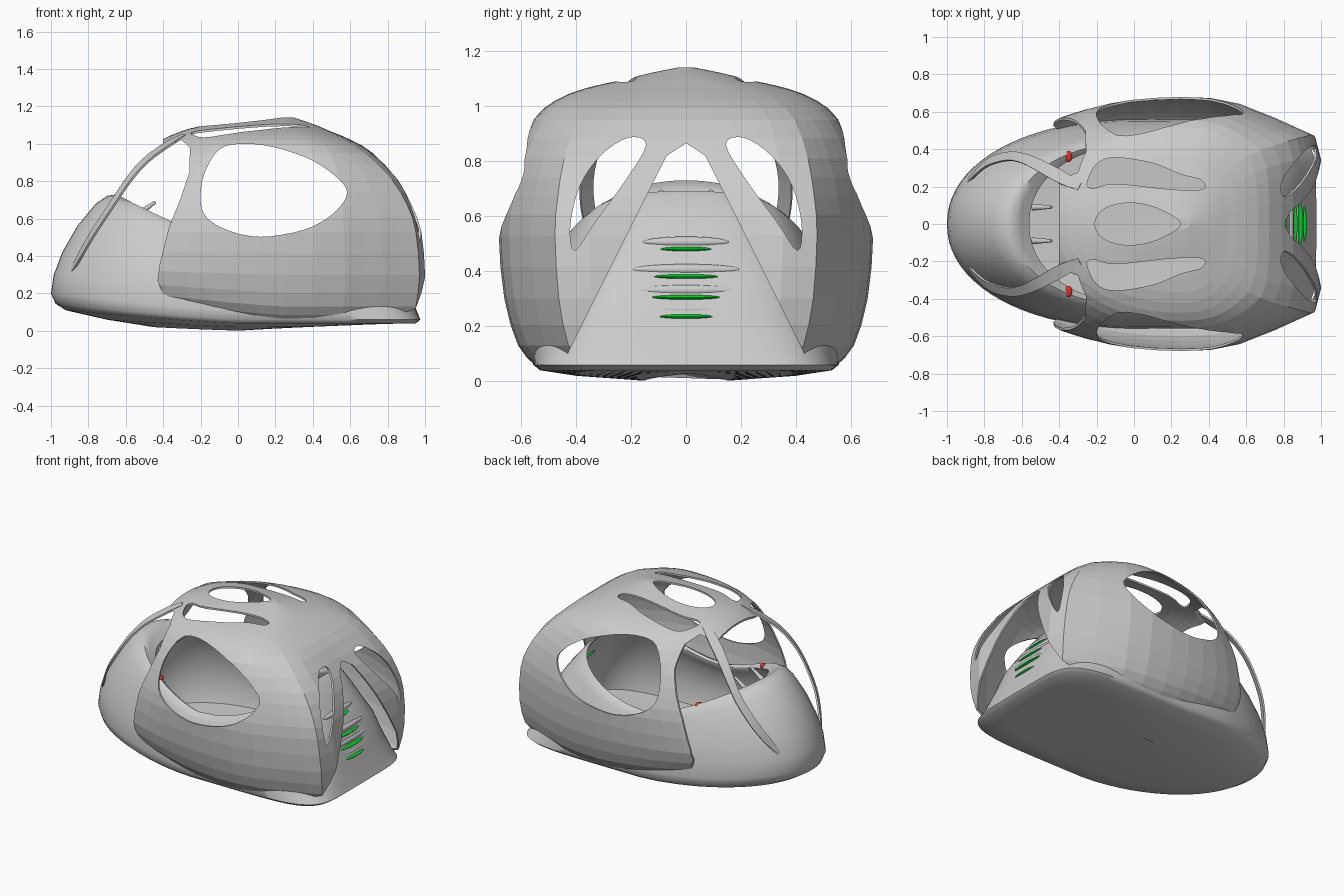
import bpy, bmesh, math
from mathutils import Vector

if "Cube" in bpy.data.objects:
    bpy.data.objects.remove(bpy.data.objects["Cube"])


def new_object(name, bm, smooth=None):
    bmesh.ops.recalc_face_normals(bm, faces=bm.faces[:])
    me = bpy.data.meshes.new(name)
    bm.to_mesh(me)
    bm.free()
    ob = bpy.data.objects.new(name, me)
    bpy.context.collection.objects.link(ob)
    bpy.ops.object.select_all(action='DESELECT')
    ob.select_set(True)
    bpy.context.view_layer.objects.active = ob
    if smooth:
        bpy.ops.object.shade_smooth_by_angle(angle=math.radians(smooth))
    return ob


def material(name, color):
    m = bpy.data.materials.new(name)
    m.diffuse_color = color
    m.use_nodes = True
    m.node_tree.nodes["Principled BSDF"].inputs["Base Color"].default_value = m.diffuse_color
    return m


# angular tail outline of the canopy seen from above (share of length, share of half width)
TAIL = [(0, 1), (.22, .99), (.43, .945), (.70, .83), (.96, .70), (1.0, .52), (.975, .25), (.955, 0)]


def tail_point(u):
    """Point on the tail outline, u = 0 at the tail centre and 1 at the side."""
    f = (1 - u) * (len(TAIL) - 1)
    i = min(int(f), len(TAIL) - 2)
    return Vector(TAIL[i]).lerp(Vector(TAIL[i + 1]), f - i)


def ring(xc, xf, xr, y, zf, zs, zr, e, n, tail=0):
    """Horizontal loop: rounded front half, squarer or angular rear half."""
    pts = []
    for i in range(n):
        t = 2 * math.pi * i / n
        c, s = math.cos(t), math.sin(t)
        rear = c > 1e-6
        k = e if rear else 0.95
        p = Vector((abs(c) ** k, abs(s) ** k))
        if rear and tail:
            p = p.lerp(tail_point(abs(math.asin(s)) / (math.pi / 2)), tail)
        x = xc + ((xr - xc) if rear else -(xc - xf)) * p.x
        z = zs + ((zr if rear else zf) - zs) * abs(c) ** 1.2
        pts.append((x, math.copysign(p.y, s) * y, z))
    return pts


def loft(rings, caps):
    bm = bmesh.new()
    loops = [[bm.verts.new(p) for p in r] for r in rings]
    for a, b in zip(loops, loops[1:]):
        n = len(a)
        for i in range(n):
            bm.faces.new((a[i], a[(i + 1) % n], b[(i + 1) % n], b[i]))
    for k in caps:
        bm.faces.new(loops[k])
    return bm


def curve_through(pts, steps=4, closed=True):
    """Smooth curve through points of any dimension."""
    out, n = [], len(pts)
    for i in range(n if closed else n - 1):
        idx = [(i + k) % n if closed else min(max(i + k, 0), n - 1) for k in (-1, 0, 1, 2)]
        p0, p1, p2, p3 = (Vector(pts[k]) for k in idx)
        for j in range(steps):
            t = j / steps
            out.append(0.5 * (2 * p1 + (p2 - p0) * t + (2 * p0 - 5 * p1 + 4 * p2 - p3) * t * t
                              + (3 * p1 - p0 - 3 * p2 + p3) * t ** 3))
    return out if closed else out + [Vector(pts[-1])]


def cut(target, pts, axis, lo, hi):
    """Cut a prism with this outline through the target along an axis."""
    place = {'x': lambda p, d: (d, p[0], p[1]),
             'y': lambda p, d: (p[0], d, p[1]),
             'z': lambda p, d: (p[0], p[1], d)}[axis]
    cutter = new_object("cutter", loft([[place(p, d) for p in pts] for d in (lo, hi)], (0, 1)))
    cutter.hide_render = True
    mod = target.modifiers.new("cut", 'BOOLEAN')
    mod.operation, mod.solver, mod.object = 'DIFFERENCE', 'EXACT', cutter
    bpy.context.view_layer.objects.active = target
    bpy.ops.object.modifier_apply(modifier=mod.name)
    bpy.data.objects.remove(cutter)


def mirror_y(pts):
    return [(-p[0], p[1]) for p in pts]


# outer canopy: dome of loops (z, front z, front x, rear x, half width, squareness, tail share)
levels = [(.06, .20, -.80, .95, .55, .5, 1), (.13, .25, -.88, .98, .61, .5, 1),
          (.30, .34, -.92, 1.0, .66, .5, 1), (.53, .53, -.84, .98, .68, .55, 1),
          (.67, .67, -.77, .94, .66, .58, .9), (.81, .81, -.66, .865, .62, .62, .7),
          (.95, .95, -.50, .73, .555, .7, .4), (1.02, 1.02, -.41, .61, .475, .8, .2),
          (1.065, 1.065, -.31, .50, .365, .85, 0), (1.095, 1.095, -.20, .43, .23, .9, 0),
          (1.12, 1.12, -.02, .36, .13, 1, 0), (1.14, 1.14, .20, .30, .03, 1, 0)]
shell = new_object("canopy_shell", loft(
    [ring(.25, xf, xr, y, zf, z, z, e, 56, max(t, 0))
     for z, zf, xf, xr, y, e, t in curve_through(levels, 2, False)], (-1,)))
# make outward normals certain before thickening
top = max(shell.data.polygons, key=lambda p: p.center.z)
if top.normal.z < 0:
    shell.data.flip_normals()
sol = shell.modifiers.new("thickness", 'SOLIDIFY')
sol.thickness, sol.offset = 0.012, -1
bpy.ops.object.modifier_apply(modifier=sol.name)

# rear openings: two teardrops and a centre wedge
tear = curve_through([(.145, .86), (.21, .885), (.31, .82), (.385, .71), (.42, .57), (.405, .475),
                      (.33, .58), (.22, .73)])
cut(shell, mirror_y(tear), 'x', .503, 1.41)
cut(shell, tear, 'x', .5, 1.4)
cut(shell, [(-.47, -.2), (-.43, .1), (-.07, .82), (.001, .865), (.07, .82), (.43, .1), (.47, -.2)],
    'x', .5, 1.4)
# open front, leaving the side pillars and the roof brow
cut(shell, [(-1.5, 1.5), (-.42, 1.5), (-.40, .985), (-.3, 1.02), (-.257, .98), (-.26, .85),
            (-.31, .7), (-.37, .55), (-.42, .35), (-.43, .27), (-.39, .165), (-.39, -.2),
            (-1.5, -.2)], 'y', -1, 1)
# side windows
cut(shell, curve_through([(-.2, .7), (-.18, .84), (-.1, .97), (.03, 1.0), (.2, .98), (.4, .91),
                          (.55, .8), (.58, .72), (.5, .62), (.35, .54), (.12, .503), (-.06, .54),
                          (-.17, .61)]), 'y', -1, 1)
# roof slots and centre window
slot = curve_through([(-.25, .22), (-.2, .32), (-.1, .355), (.1, .325), (.25, .265), (.36, .235),
                      (.365, .185), (.2, .185), (-.1, .215), (-.22, .19)])
cut(shell, slot, 'z', .9, 1.4)
cut(shell, [(p[0], -p[1]) for p in slot], 'z', .9, 1.4)
cut(shell, curve_through([(-.21, 0), (-.16, .08), (-.03, .113), (.12, .085), (.25, 0),
                          (.12, -.085), (-.03, -.113), (-.16, -.08)]), 'z', .9, 1.4)

# lower tub: outside, rolled rim and lining (front x, rear x, half width, z front / side / rear, squareness)
tub = [(-.45, .30, .15, .02, .002, .03, .8), (-.70, .80, .40, .06, .02, .04, .5),
       (-.92, .95, .53, .11, .04, .04, .32), (-.975, .975, .555, .145, .06, .06, .34),
       (-1.0, .955, .56, .20, .11, .11, .42), (-.985, .91, .55, .30, .22, .235, .5),
       (-.94, .86, .53, .42, .31, .38, .55), (-.86, .80, .50, .56, .38, .48, .6),
       (-.76, .71, .475, .68, .43, .60, .6), (-.70, .65, .455, .722, .455, .67, .6),
       (-.65, .62, .435, .73, .46, .69, .6), (-.61, .63, .42, .70, .45, .67, .6),
       (-.56, .65, .42, .66, .44, .65, .6), (-.60, .69, .44, .62, .41, .59, .6),
       (-.66, .78, .47, .50, .35, .47, .6), (-.72, .88, .49, .25, .20, .235, .55),
       (-.66, .90, .46, .11, .09, .10, .5), (-.30, .40, .20, .08, .07, .07, .7)]
new_object("lower_tub", loft(
    [ring(0, xf, xr, y, zf, zs, zr, e, 80) for xf, xr, y, zf, zs, zr, e in tub], (0, -1)), 50)

# front struts: tapered ribbons from the roof brow to the nose (x, y, z, half width)
path = curve_through([(-.29, .20, 1.045, .02), (-.38, .245, .995, .034), (-.50, .31, .905, .032),
                      (-.59, .35, .80, .027), (-.67, .362, .68, .026), (-.77, .335, .53, .026),
                      (-.84, .28, .41, .022), (-.905, .205, .29, .008)], 3, False)
for side, label in ((1, "left"), (-1, "right")):
    secs = []
    for i, q in enumerate(path):
        p = q.to_3d()
        tan = (path[min(i + 1, len(path) - 1)] - path[max(i - 1, 0)]).to_3d().normalized()
        out = p - Vector((-.1, 0, .3))
        across = tan.cross(out).normalized() * q[3]
        up = across.cross(tan).normalized() * .006
        corners = [p + across * u + up * v for u, v in ((-1, -1), (1, -1), (1, 1), (-1, 1))]
        secs.append([(c.x, c.y * side, c.z) for c in corners])
    new_object("front_strut_" + label, loft(secs, (0, -1)), 30)


def blob(name, loc, scale, mat=None, tilt=0):
    bpy.ops.mesh.primitive_uv_sphere_add(segments=24, ring_count=12, location=loc,
                                         rotation=(0, tilt, 0))
    ob = bpy.context.object
    ob.name, ob.scale = name, scale
    bpy.ops.object.shade_smooth_by_angle(angle=math.radians(60))
    if mat:
        ob.data.materials.append(mat)


# rear light slits under shallow hoods
green = material("green_light", (0, .7, .02, 1))
for i, (x, z, w) in enumerate([(.895, .235, .11), (.875, .305, .132), (.845, .38, .132),
                               (.785, .48, .105)]):
    blob(f"rear_slit_{i}", (x, 0, z), (.03, w, .009), green)
    blob(f"slit_hood_{i}", (x - .012, 0, z + .026), (.02, w * 1.5, .02), None, .3)

# cockpit side lamps and dash levers
red = material("red_light", (.8, .03, .02, 1))
for s, label in ((1, "left"), (-1, "right")):
    blob("side_lamp_" + label, (-.35, s * .36, .575), (.02, .03, .012), red)
    bpy.ops.mesh.primitive_cone_add(vertices=12, radius1=.018, radius2=.008, depth=.12,
                                    location=(-.49, s * .09, .655), rotation=(0, .95, 0))
    bpy.context.object.name = "dash_lever_" + label
    bpy.ops.object.shade_smooth_by_angle(angle=math.radians(40))
